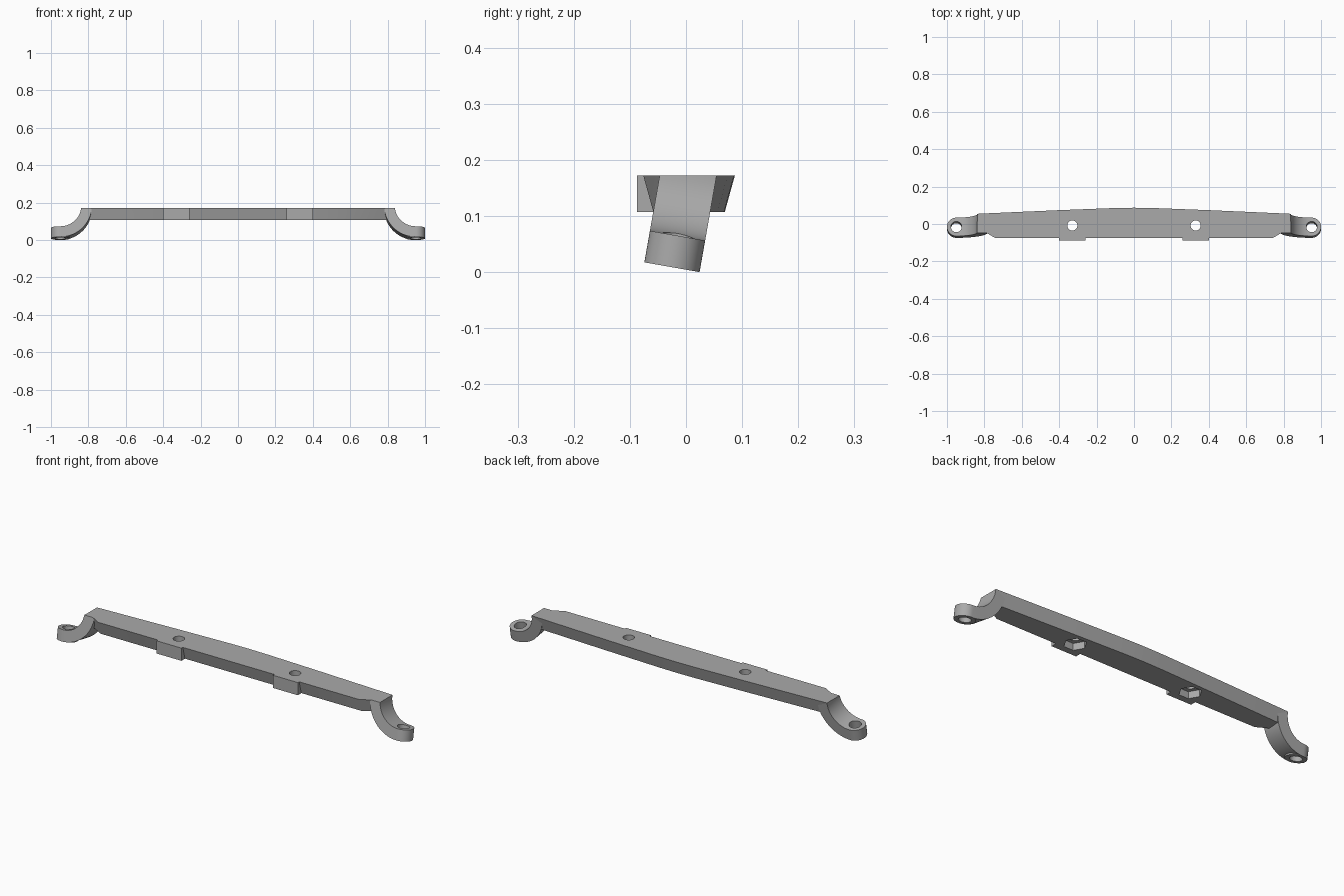
import bpy, bmesh
from math import sin, cos, pi, radians
from mathutils import Matrix, Vector

cube = bpy.data.objects.get("Cube")
if cube:
    bpy.data.objects.remove(cube, do_unlink=True)

TOP, BOTTOM = 0.172, 0.107
TILT = radians(10)

grey = bpy.data.materials.new("plain grey")
grey.use_nodes = True
grey.diffuse_color = (0.4, 0.4, 0.4, 1)
grey.node_tree.nodes["Principled BSDF"].inputs["Base Color"].default_value = (0.4, 0.4, 0.4, 1)


def loft(name, lower, upper):
    """Closed solid between two matching outlines."""
    bm = bmesh.new()
    a = [bm.verts.new(p) for p in lower]
    b = [bm.verts.new(p) for p in upper]
    n = len(a)
    bm.faces.new(a[::-1])
    bm.faces.new(b)
    for i in range(n):
        j = (i + 1) % n
        bm.faces.new((a[i], a[j], b[j], b[i]))
    bmesh.ops.recalc_face_normals(bm, faces=bm.faces)
    mesh = bpy.data.meshes.new(name)
    bm.to_mesh(mesh)
    bm.free()
    obj = bpy.data.objects.new(name, mesh)
    bpy.context.collection.objects.link(obj)
    mesh.materials.append(grey)
    return obj


def prism(name, centre, radius, z0, z1, sides):
    ring = [(centre[0] + radius * cos(2 * pi * i / sides),
             centre[1] + radius * sin(2 * pi * i / sides)) for i in range(sides)]
    return loft(name, [(x, y, z0) for x, y in ring], [(x, y, z1) for x, y in ring])


def combine(obj, other, operation):
    """Apply a boolean and drop the second solid."""
    mod = obj.modifiers.new("join", 'BOOLEAN')
    mod.object, mod.operation, mod.solver = other, operation, 'EXACT'
    bpy.context.view_layer.objects.active = obj
    bpy.ops.object.modifier_apply(modifier=mod.name)
    bpy.data.objects.remove(other, do_unlink=True)


def smooth(obj):
    bpy.ops.object.select_all(action='DESELECT')
    obj.select_set(True)
    bpy.context.view_layer.objects.active = obj
    bpy.ops.object.shade_smooth_by_angle(angle=radians(30))


# Crossbar with undercut long sides and a gently bowed back
half = [(0.74, -0.076), (0.79, -0.047), (0.832, -0.047), (0.832, 0.055), (0.4, 0.074), (0.1, 0.0855)]
outline = half + [(0, 0.087)] + [(-x, y) for x, y in reversed(half)]
bar = loft("crossbar",
           [(x, y + (0.018 if y < 0 else -0.018), BOTTOM) for x, y in outline],
           [(x, y, TOP) for x, y in outline])

for s in (1, -1):
    # Upright locating pad on the front
    pad = [(s * 0.26, -0.087), (s * 0.4, -0.087), (s * 0.4, -0.04), (s * 0.26, -0.04)]
    combine(bar, loft("pad", [(x, y, BOTTOM) for x, y in pad], [(x, y, TOP) for x, y in pad]), 'UNION')
    # Bolt hole with a hexagonal nut pocket underneath
    spot = (s * 0.33, -0.008)
    combine(bar, prism("bolt_hole", spot, 0.027, 0, 0.3, 32), 'DIFFERENCE')
    combine(bar, prism("nut_pocket", spot, 0.053, 0, BOTTOM + 0.035, 6), 'DIFFERENCE')
smooth(bar)

# Curved end arms, built upright and then tilted
EYE, THICK, R = 0.95, 0.057, 0.112
ROT = Matrix.Translation((0, -0.025, 0.009)) @ Matrix.Rotation(-TILT, 4, 'X')
for s, side in ((1, "left"), (-1, "right")):
    steps = [pi + pi / 2 * i / 20 for i in range(21)]
    mid = R + THICK
    outer = [(EYE + R * cos(t), mid + R * sin(t)) for t in steps]
    inner = [(EYE + mid * cos(t), mid + mid * sin(t)) for t in steps]
    profile = [(outer[0][0], 0.2)] + outer + inner[::-1] + [(inner[0][0], 0.2)]
    arm = loft(side + "_arm",
               [(s * x, -0.05, h) for x, h in profile],
               [(s * x, 0.05, h) for x, h in profile])
    combine(arm, prism("eye", (s * EYE, 0), 0.05, 0, THICK, 48), 'UNION')
    combine(arm, prism("eye_hole", (s * EYE, 0), 0.029, -0.1, 0.3, 32), 'DIFFERENCE')
    arm.data.transform(ROT)
    # Trim the arm flush with the bar top
    bm = bmesh.new()
    bm.from_mesh(arm.data)
    cut = bmesh.ops.bisect_plane(bm, geom=bm.verts[:] + bm.edges[:] + bm.faces[:],
                                 plane_co=Vector((0, 0, TOP)), plane_no=(0, 0, 1), clear_outer=True)
    rim = [e for e in cut["geom_cut"] if isinstance(e, bmesh.types.BMEdge)]
    bmesh.ops.contextual_create(bm, geom=rim)
    bmesh.ops.recalc_face_normals(bm, faces=bm.faces)
    bm.to_mesh(arm.data)
    bm.free()
    smooth(arm)
